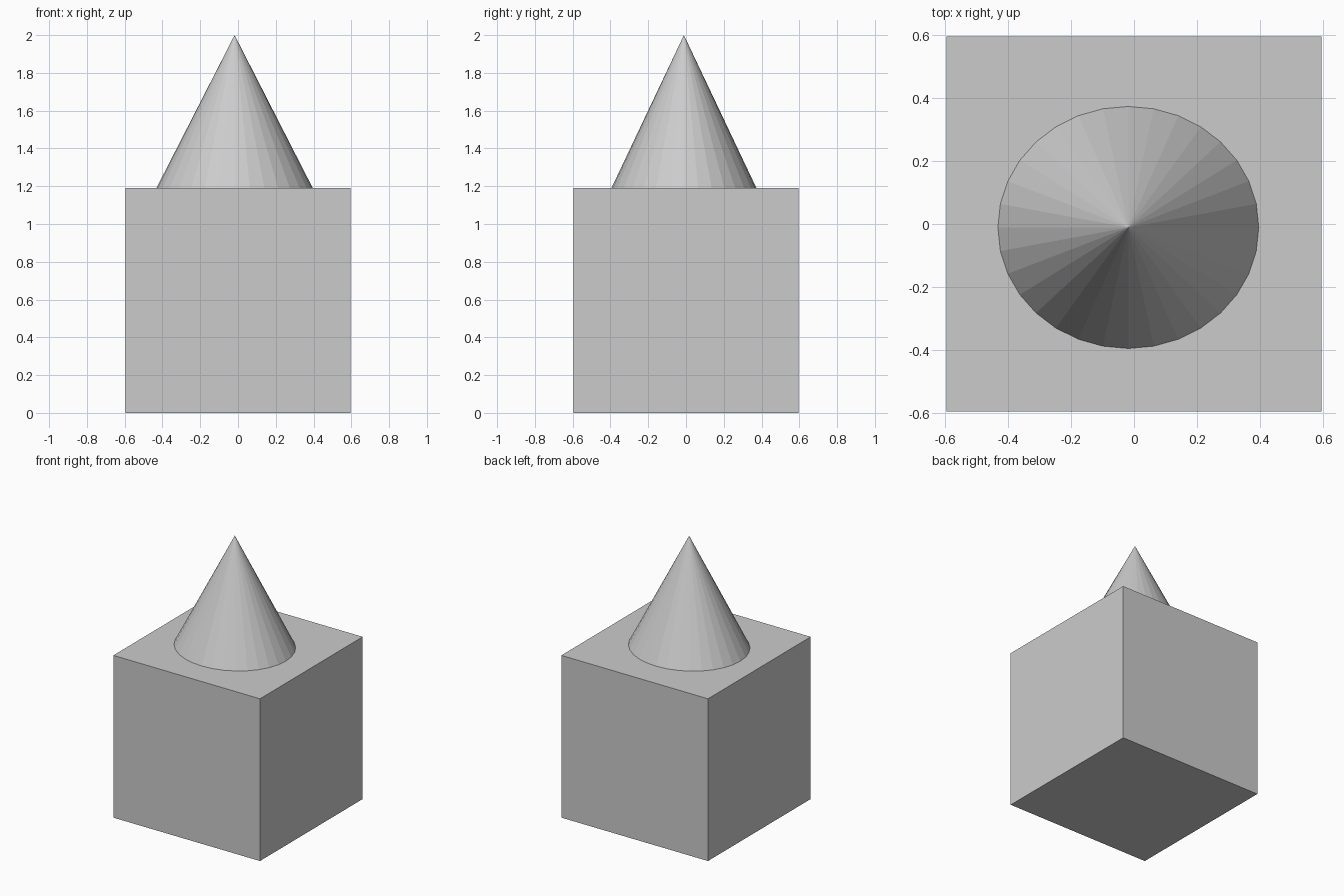
import bpy

if "Cube" in bpy.data.objects:
    bpy.data.objects.remove(bpy.data.objects["Cube"])

BLOCK = 1.19      # edge length of the cube
TOP = 2.0         # height of the cone's tip

# Cube block standing on the ground
bpy.ops.mesh.primitive_cube_add(size=BLOCK, location=(0, 0, BLOCK / 2))
bpy.context.object.name = "block"

# Flat-sided, slightly oval cone resting on the block, a little off centre
bpy.ops.mesh.primitive_cone_add(vertices=32, radius1=1, radius2=0, depth=TOP - BLOCK,
                                location=(-0.018, -0.011, (TOP + BLOCK) / 2))
cone = bpy.context.object
cone.name = "cone_spire"
cone.scale = (0.414, 0.384, 1)
bpy.ops.object.transform_apply(location=False, rotation=False, scale=True)
